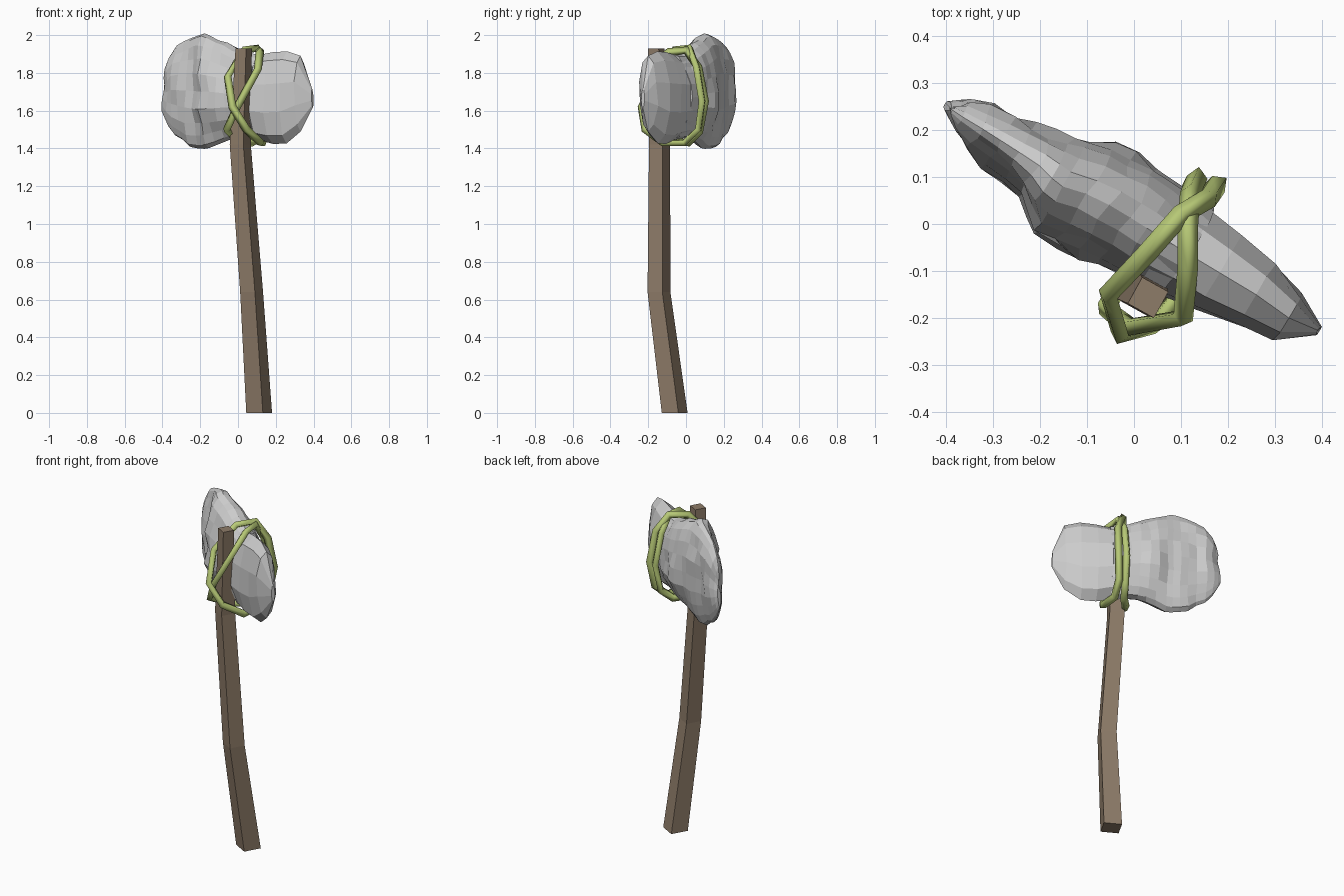
import bpy, math
from mathutils import Vector, noise

if "Cube" in bpy.data.objects:
    bpy.data.objects.remove(bpy.data.objects["Cube"])


def material(name, rgb):
    m = bpy.data.materials.new(name)
    m.diffuse_color = (*rgb, 1)
    m.use_nodes = True
    m.node_tree.nodes["Principled BSDF"].inputs["Base Color"].default_value = m.diffuse_color
    return m


def loft(name, rings, mat=None):
    """Skin equal-sized rings of points and cap both ends."""
    n = len(rings[0])
    verts = [p for ring in rings for p in ring]
    faces = [tuple(reversed(range(n))), tuple(range(len(verts) - n, len(verts)))]
    for r in range(len(rings) - 1):
        for i in range(n):
            j = (i + 1) % n
            faces.append((r * n + i, r * n + j, (r + 1) * n + j, (r + 1) * n + i))
    me = bpy.data.meshes.new(name)
    me.from_pydata(verts, [], faces)
    me.validate()
    ob = bpy.data.objects.new(name, me)
    bpy.context.collection.objects.link(ob)
    if mat:
        me.materials.append(mat)
    # consistent outward normals
    import bmesh
    bm = bmesh.new()
    bm.from_mesh(me)
    bmesh.ops.recalc_face_normals(bm, faces=bm.faces)
    bm.to_mesh(me)
    bm.free()
    return ob


wood = material("wood", (0.27, 0.2, 0.14))
green = material("vine", (0.47, 0.58, 0.18))

# bent square handle: centre x, y, z, half diagonal
handle = []
for x, y, z, r in [(0.112, -0.06, 0, 0.071), (0.072, -0.143, 0.64, 0.063),
                   (0.012, -0.14, 1.42, 0.058), (0.03, -0.157, 1.93, 0.045)]:
    handle.append([(x + r * math.cos(math.radians(16 + 90 * k)),
                    y + r * math.sin(math.radians(16 + 90 * k)), z)
                   for k in range(4)])
loft("handle", handle, wood)

# stone head: station along length, front and back depth, bottom and top
STATIONS = [
    (-0.472, 0.00, 0.02, 1.60, 1.78), (-0.44, -0.025, 0.04, 1.53, 1.87),
    (-0.39, -0.045, 0.06, 1.47, 1.95), (-0.30, -0.064, 0.075, 1.425, 1.99),
    (-0.23, -0.08, 0.085, 1.405, 2.0), (-0.18, -0.12, 0.095, 1.405, 2.0),
    (-0.10, -0.115, 0.13, 1.43, 1.97), (0.0, -0.11, 0.125, 1.46, 1.92),
    (0.10, -0.105, 0.115, 1.45, 1.89), (0.20, -0.09, 0.10, 1.425, 1.905),
    (0.30, -0.075, 0.085, 1.425, 1.915), (0.38, -0.062, 0.058, 1.48, 1.90),
    (0.43, -0.03, 0.035, 1.55, 1.82), (0.452, 0.0, 0.015, 1.62, 1.72)]
ALONG = Vector((0.857, -0.515, 0))
ACROSS = Vector((0.515, 0.857, 0))


def station(u):
    for a, b in zip(STATIONS, STATIONS[1:]):
        if u <= b[0]:
            t = (u - a[0]) / (b[0] - a[0])
            return [p + (q - p) * t for p, q in zip(a, b)]
    return STATIONS[-1]


def stone(name, us, sides, bump, turn):
    rings = []
    for u in us:
        _, v0, v1, z0, z1 = station(u)
        ring = []
        for k in range(sides):
            a = 2 * math.pi * (k + turn) / sides
            v = (v0 + v1) / 2 + math.cos(a) * (v1 - v0) / 2
            z = (z0 + z1) / 2 + math.sin(a) * (z1 - z0) / 2
            p = ALONG * u + ACROSS * v + Vector((0, 0, z))
            w = noise.noise(p * 9) * bump
            ring.append(p + ACROSS * (w * math.cos(a)) + Vector((0, 0, w * math.sin(a) * 0.7))
                        + ALONG * (noise.noise(p * 9 + Vector((5, 3, 1))) * bump * 0.6))
        rings.append(ring)
    return loft(name, rings)


# rough lobe with fine facets, chipped blade with large ones
stone("stone_rough_lobe", [-0.472, -0.455, -0.43, -0.39, -0.34, -0.29, -0.24, -0.2, -0.17,
                           -0.12, -0.07, -0.02, 0.03, 0.08, 0.13], 20, 0.028, 0)
stone("stone_blade", [0.06, 0.13, 0.21, 0.30, 0.385, 0.452], 10, 0.012, 0.5)


# square-section vine lashing, two closed loops crossing on the handle
def vine(name, pts):
    cu = bpy.data.curves.new(name, 'CURVE')
    cu.dimensions = '3D'
    cu.bevel_depth = 0.022
    cu.bevel_resolution = 0
    sp = cu.splines.new('POLY')
    sp.points.add(len(pts) - 1)
    for p, co in zip(sp.points, pts):
        p.co = (*co, 1)
    sp.use_cyclic_u = True
    cu.materials.append(green)
    ob = bpy.data.objects.new(name, cu)
    bpy.context.collection.objects.link(ob)
    bpy.ops.object.select_all(action='DESELECT')
    ob.select_set(True)
    bpy.context.view_layer.objects.active = ob
    bpy.ops.object.convert(target='MESH')


vine("vine_loop_a", [
    (0.115, 0.0, 1.92), (0.115, -0.09, 1.91), (0.105, -0.2, 1.82), (-0.01, -0.22, 1.61),
    (-0.06, -0.18, 1.50), (0.0, -0.07, 1.44), (0.08, 0.01, 1.43), (0.12, 0.07, 1.49),
    (0.135, 0.1, 1.65), (0.12, 0.065, 1.83)])
vine("vine_loop_b", [
    (0.1, 0.02, 1.93), (0.03, -0.06, 1.92), (-0.055, -0.15, 1.78), (-0.03, -0.235, 1.62),
    (0.045, -0.215, 1.50), (0.12, -0.12, 1.43), (0.13, -0.01, 1.43), (0.16, 0.065, 1.50),
    (0.18, 0.085, 1.65), (0.16, 0.055, 1.83)])
